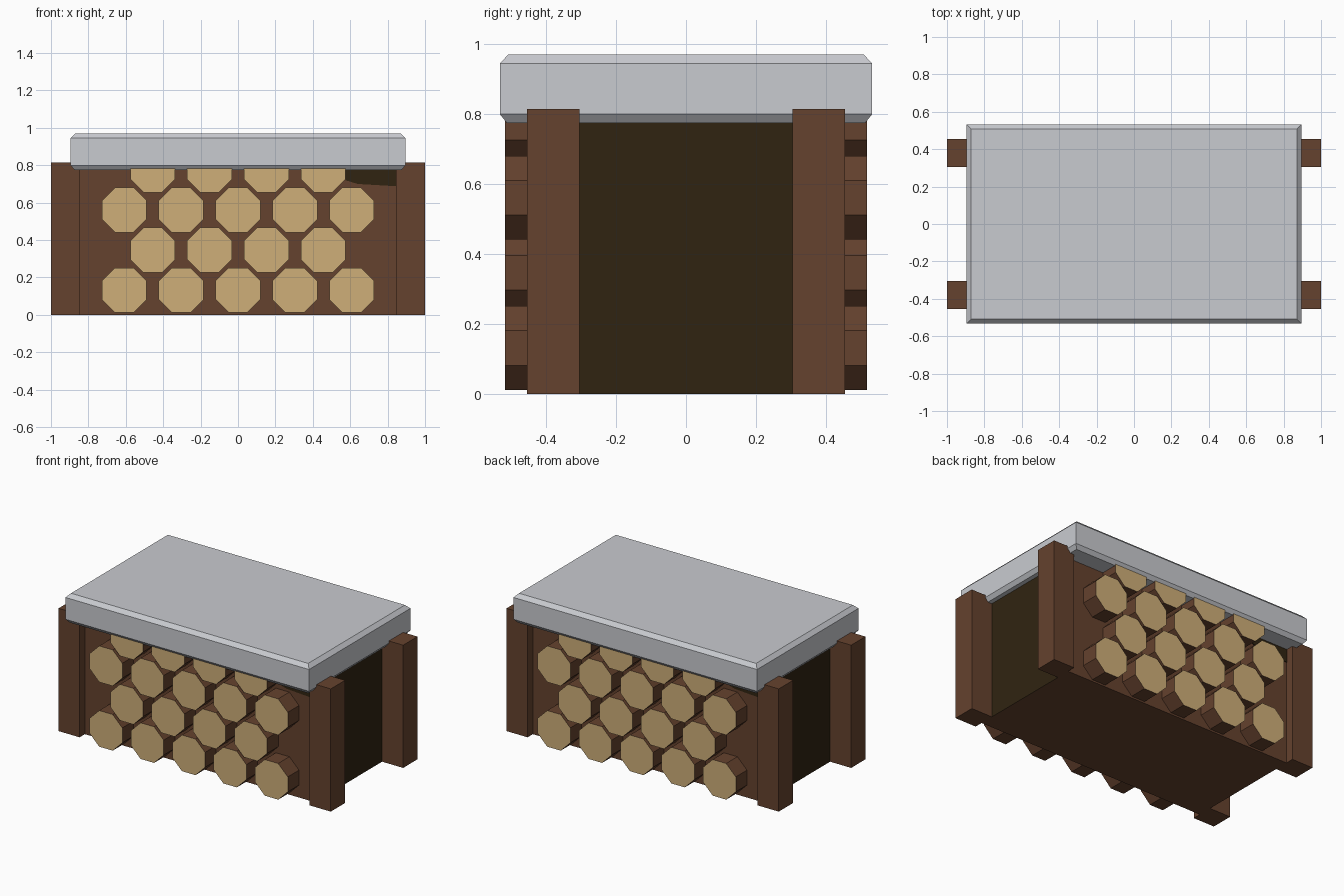
import bpy, bmesh, math
from mathutils import Matrix

cube = bpy.data.objects.get("Cube")
if cube:
    bpy.data.objects.remove(cube, do_unlink=True)


def material(name, rgb):
    """Flat material from 0-255 display values."""
    lin = [((c / 255 + 0.055) / 1.055) ** 2.4 for c in rgb]
    m = bpy.data.materials.new(name)
    m.use_nodes = True
    m.diffuse_color = (*lin, 1)
    bsdf = m.node_tree.nodes["Principled BSDF"]
    bsdf.inputs["Base Color"].default_value = (*lin, 1)
    bsdf.inputs["Roughness"].default_value = 0.9
    return m


BARK = material("bark brown", (101, 66, 46))
CUT_WOOD = material("cut wood tan", (207, 175, 121))
DARK = material("dark olive", (48, 36, 17))
STONE = material("stone grey", (201, 203, 208))


def make_object(name, bm, mats, rule=None):
    bmesh.ops.recalc_face_normals(bm, faces=bm.faces)
    if rule:
        for f in bm.faces:
            f.material_index = rule(f)
    me = bpy.data.meshes.new(name)
    bm.to_mesh(me)
    bm.free()
    for m in mats:
        me.materials.append(m)
    ob = bpy.data.objects.new(name, me)
    bpy.context.collection.objects.link(ob)
    return ob


def box(name, lo, hi, mats, rule=None):
    bm = bmesh.new()
    bmesh.ops.create_cube(bm, size=1)
    for v in bm.verts:
        v.co = [(a + b) / 2 + c * (b - a) for a, b, c in zip(lo, hi, v.co)]
    return make_object(name, bm, mats, rule)


# Crate body: brown front, back and base, dark end walls
BODY_Y = 0.40
box("body", (-0.845, -BODY_Y, 0), (0.845, BODY_Y, 0.79), [BARK, DARK],
    lambda f: int(abs(f.normal.x) > 0.5))

# Corner posts
for sx, side in ((-1, "right"), (1, "left")):
    for sy, end in ((-1, "front"), (1, "back")):
        xs = sorted((sx * 0.845, sx))
        ys = sorted((sy * 0.305, sy * 0.455))
        box(f"{end}_{side}_post", (xs[0], ys[0], 0), (xs[1], ys[1], 0.815), [BARK])

# Staggered rows of octagonal logs running front to back
LOG_R = 0.12 / math.cos(math.pi / 8)
for row in range(4):
    count = 5 - row % 2
    for i in range(count):
        bm = bmesh.new()
        bmesh.ops.create_cone(bm, cap_ends=True, segments=8, radius1=LOG_R,
                              radius2=LOG_R, depth=1.035)
        place = (Matrix.Translation(((i - (count - 1) / 2) * 0.304, 0, 0.132 + row * 0.2145))
                 @ Matrix.Rotation(math.pi / 2, 4, 'X')
                 @ Matrix.Rotation(math.pi / 8, 4, 'Z'))
        # Turn the octagon so that a flat side points up
        flat = any(abs(v.co.x) < 0.01 or abs(v.co.y) < 0.01 for v in bm.verts)
        if not flat:
            place = place @ Matrix.Rotation(-math.pi / 8, 4, 'Z')
        bmesh.ops.transform(bm, matrix=place, verts=bm.verts)
        make_object(f"log_{row + 1}_{i + 1}", bm, [BARK, CUT_WOOD],
                    lambda f: int(abs(f.normal.y) > 0.5))

# Dark gap under the lid, one on the front and one diagonally opposite
GAP = [(0.575, 0.785), (0.575, 0.72), (0.64, 0.70), (0.845, 0.688), (0.845, 0.785)]
for s, end in ((1, "front"), (-1, "back")):
    bm = bmesh.new()
    face = bm.faces.new([bm.verts.new((s * x, -s * (BODY_Y - 0.002), z)) for x, z in GAP])
    new = bmesh.ops.extrude_face_region(bm, geom=[face])["geom"]
    for v in new:
        if isinstance(v, bmesh.types.BMVert):
            v.co.y -= s * 0.006
    make_object(f"{end}_gap", bm, [DARK])

# Stone lid: stacked rectangles with chamfered upper and lower rims
bm = bmesh.new()
rings = []
for inset, z in ((0.02, 0.775), (0, 0.80), (0, 0.945), (0.024, 0.97)):
    x, y = 0.895 - inset, 0.532 - inset
    rings.append([bm.verts.new((a * x, b * y, z))
                  for a, b in ((-1, -1), (1, -1), (1, 1), (-1, 1))])
for low, high in zip(rings, rings[1:]):
    for i in range(4):
        j = (i + 1) % 4
        bm.faces.new((low[i], low[j], high[j], high[i]))
bm.faces.new(rings[0])
bm.faces.new(rings[-1])
make_object("lid", bm, [STONE])
